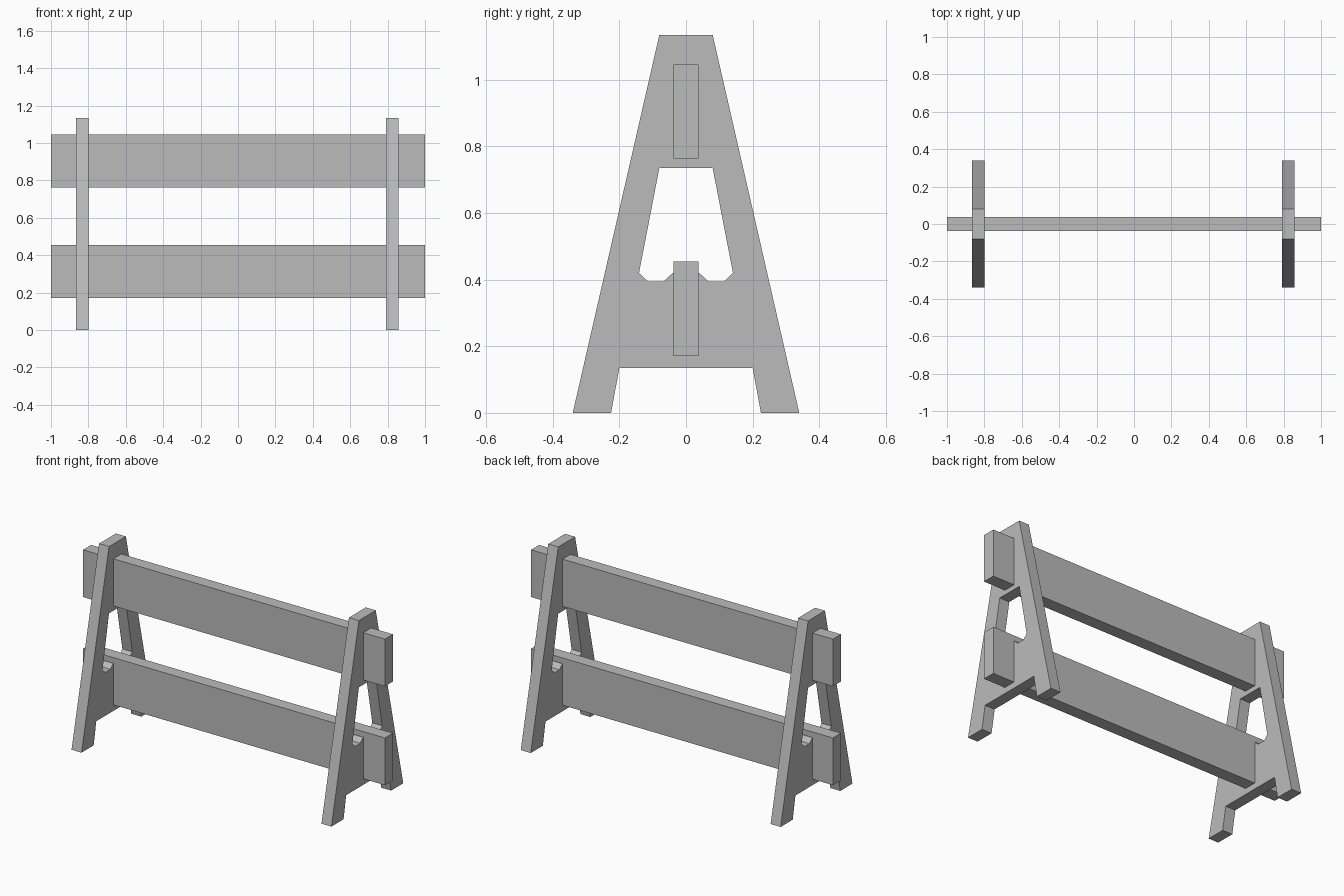
import bpy, bmesh

if "Cube" in bpy.data.objects:
    bpy.data.objects.remove(bpy.data.objects["Cube"])

grey = bpy.data.materials.new("plain grey")
grey.diffuse_color = (0.5, 0.5, 0.5, 1)
grey.use_nodes = True
grey.node_tree.nodes["Principled BSDF"].inputs["Base Color"].default_value = grey.diffuse_color


def finish(bm, name):
    bmesh.ops.recalc_face_normals(bm, faces=bm.faces)
    mesh = bpy.data.meshes.new(name)
    bm.to_mesh(mesh)
    bm.free()
    mesh.materials.append(grey)
    obj = bpy.data.objects.new(name, mesh)
    bpy.context.collection.objects.link(obj)
    return obj


# Half outline (y, z) of an A-shaped end frame, including its opening
HALF = [(0, 1.135), (0.08, 1.135), (0.34, 0), (0.225, 0), (0.2, 0.135),
        (0, 0.135), (0, 0.42), (0.04, 0.42), (0.067, 0.395), (0.115, 0.395),
        (0.141, 0.42), (0.08, 0.735), (0, 0.735)]


def end_frame(name, x0, x1):
    bm = bmesh.new()
    face = bm.faces.new([bm.verts.new((x0, y, z)) for y, z in HALF])
    ext = bmesh.ops.extrude_face_region(bm, geom=[face], use_keep_orig=True)
    moved = [g for g in ext["geom"] if isinstance(g, bmesh.types.BMVert)]
    bmesh.ops.translate(bm, verts=moved, vec=(x1 - x0, 0, 0))
    # open the centre plane so the mirrored half joins cleanly
    seam = [f for f in bm.faces if all(abs(v.co.y) < 1e-6 for v in f.verts)]
    bmesh.ops.delete(bm, geom=seam, context='FACES')
    obj = finish(bm, name)
    mirror = obj.modifiers.new("mirror", 'MIRROR')
    mirror.use_axis = (False, True, False)


def rail(name, z0, z1):
    bm = bmesh.new()
    bmesh.ops.create_cube(bm, size=1)
    for v in bm.verts:
        v.co = (v.co.x * 2, v.co.y * 0.076, z0 + (v.co.z + 0.5) * (z1 - z0))
    finish(bm, name)


# End frames
end_frame("left_end_frame", -0.865, -0.799)
end_frame("right_end_frame", 0.791, 0.857)

# Long boards passing through both frames
rail("upper_rail", 0.763, 1.046)
rail("lower_rail", 0.171, 0.454)
